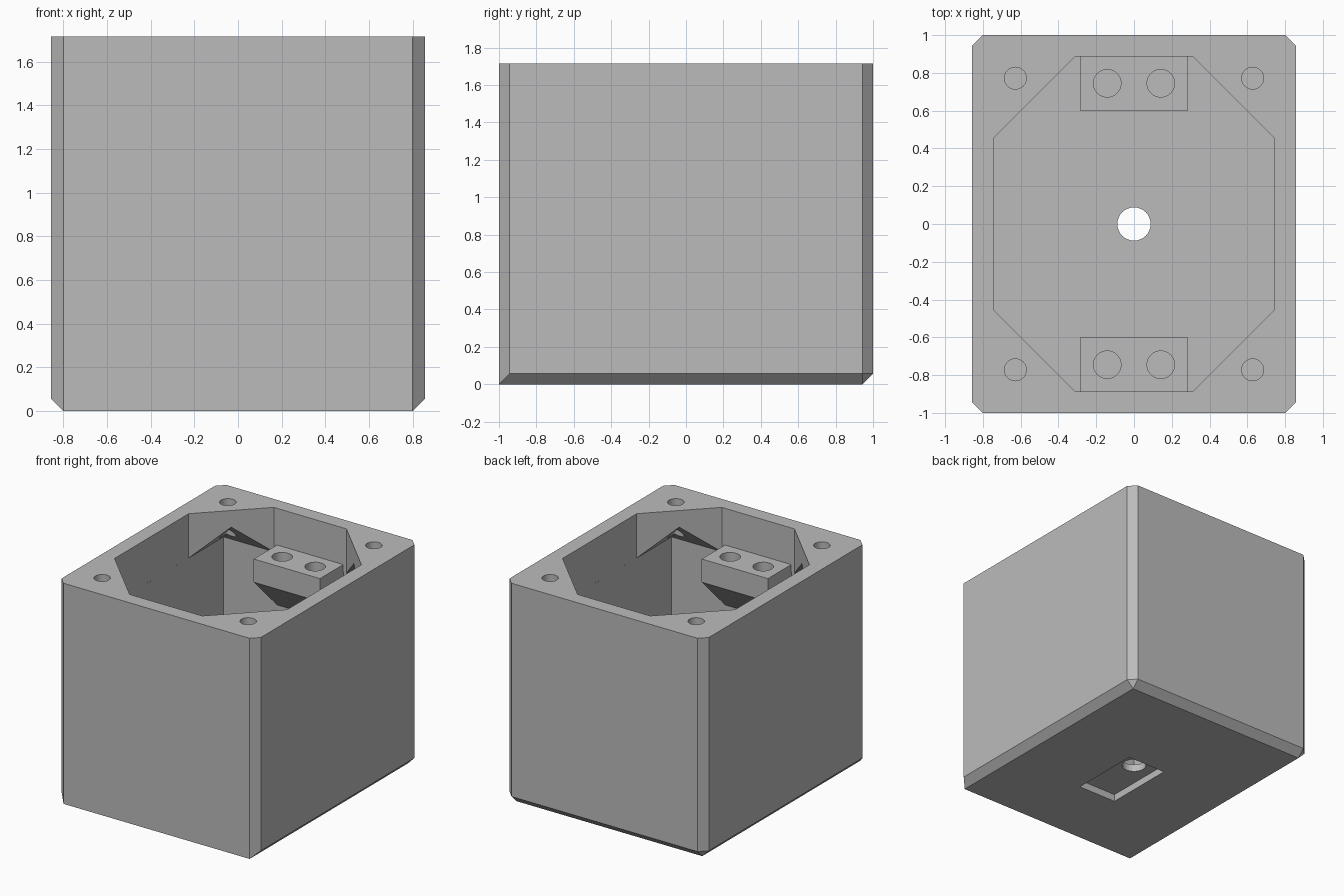
import bpy
import bmesh
from math import cos, sin, tau, radians

default_cube = bpy.data.objects.get("Cube")
if default_cube:
    bpy.data.objects.remove(default_cube, do_unlink=True)

grey = bpy.data.materials.new("plain_grey")
grey.use_nodes = True
grey.diffuse_color = (0.5, 0.5, 0.5, 1)
grey.node_tree.nodes["Principled BSDF"].inputs["Base Color"].default_value = (0.5, 0.5, 0.5, 1)


def convex(name, points):
    """Convex solid around a set of points, with flat regions merged."""
    bm = bmesh.new()
    for p in points:
        bm.verts.new(p)
    bmesh.ops.convex_hull(bm, input=bm.verts[:])
    bmesh.ops.dissolve_limit(bm, angle_limit=0.01, verts=bm.verts[:], edges=bm.edges[:])
    bmesh.ops.recalc_face_normals(bm, faces=bm.faces[:])
    mesh = bpy.data.meshes.new(name)
    bm.to_mesh(mesh)
    bm.free()
    mesh.materials.append(grey)
    obj = bpy.data.objects.new(name, mesh)
    bpy.context.collection.objects.link(obj)
    return obj


def rectangle(x, y, z):
    return [(sx * x, sy * y, z) for sx in (-1, 1) for sy in (-1, 1)]


def octagon(x, y, cut, z):
    return rectangle(x - cut, y, z) + rectangle(x, y - cut, z)


def rod(x, y, radius, z0, z1, sides=32):
    ring = [(x + radius * cos(tau * i / sides), y + radius * sin(tau * i / sides))
            for i in range(sides)]
    return convex("hole_cutter", [(px, py, z) for px, py in ring for z in (z0, z1)])


def select_only(obj):
    bpy.ops.object.select_all(action='DESELECT')
    obj.select_set(True)
    bpy.context.view_layer.objects.active = obj


def cut(obj, cutter):
    cutter.hide_render = True
    mod = obj.modifiers.new("cut", 'BOOLEAN')
    mod.operation = 'DIFFERENCE'
    mod.solver = 'EXACT'
    mod.object = cutter
    select_only(obj)
    bpy.ops.object.modifier_apply(modifier=mod.name)
    bpy.data.objects.remove(cutter, do_unlink=True)


W, D, H = 0.857, 1.0, 1.715      # half width, half depth, height
BEVEL, WALL = 0.057, 0.114
IX, IY = W - WALL, D - WALL      # inner half sizes
LEDGE = 1.37                     # where the corner supports start

# Outer case: bevelled uprights, bottom bevelled on the sides and back
case = convex("case", octagon(W, D, BEVEL, H)
              + [p for p in octagon(W, D, BEVEL, BEVEL)]
              + [(s * (W - BEVEL), y, 0) for s in (-1, 1) for y in (-D, D - BEVEL)])

# Cavity with a 45 degree tapered top, leaving supports in the corners
taper = 0.3
cut(case, convex("cavity_cutter", rectangle(IX, IY, WALL) + rectangle(IX, IY, LEDGE)
                 + rectangle(IX - taper, IY - taper, LEDGE + taper)))

# Eight-sided opening through the rim
inset = 0.0005
cut(case, convex("opening_cutter", octagon(IX - inset, IY - inset, 0.43, LEDGE - 0.1)
                 + octagon(IX - inset, IY - inset, 0.43, H + 0.1)))

# Lid screw holes in the corners
for x in (-0.628, 0.628):
    for y in (-0.772, 0.772):
        cut(case, rod(x, y, 0.058, LEDGE - 0.1, H + 0.1))

# Recess under the floor and the cable hole
cut(case, convex("recess_cutter", [(x, y, z) for x in (-0.167, 0.167)
                                   for y in (-0.425, 0.145) for z in (-0.1, BEVEL)]))
cut(case, rod(0, 0, 0.088, -0.1, 0.3))

parts = [case]

# Mounting blocks with sloped undersides on the front and back walls
profile = [(0.6, 1.25), (0.6, 1.43), (0.905, 1.43), (0.905, 0.945)]
for name, side in (("front_block", -1), ("back_block", 1)):
    block = convex(name, [(x, side * y, z) for x in (-0.285, 0.285) for y, z in profile])
    for x in (-0.142, 0.142):
        cut(block, rod(x, side * 0.745, 0.073, 1.23, 1.5))
    parts.append(block)

for part in parts:
    select_only(part)
    bpy.ops.object.shade_smooth_by_angle(angle=radians(30))
